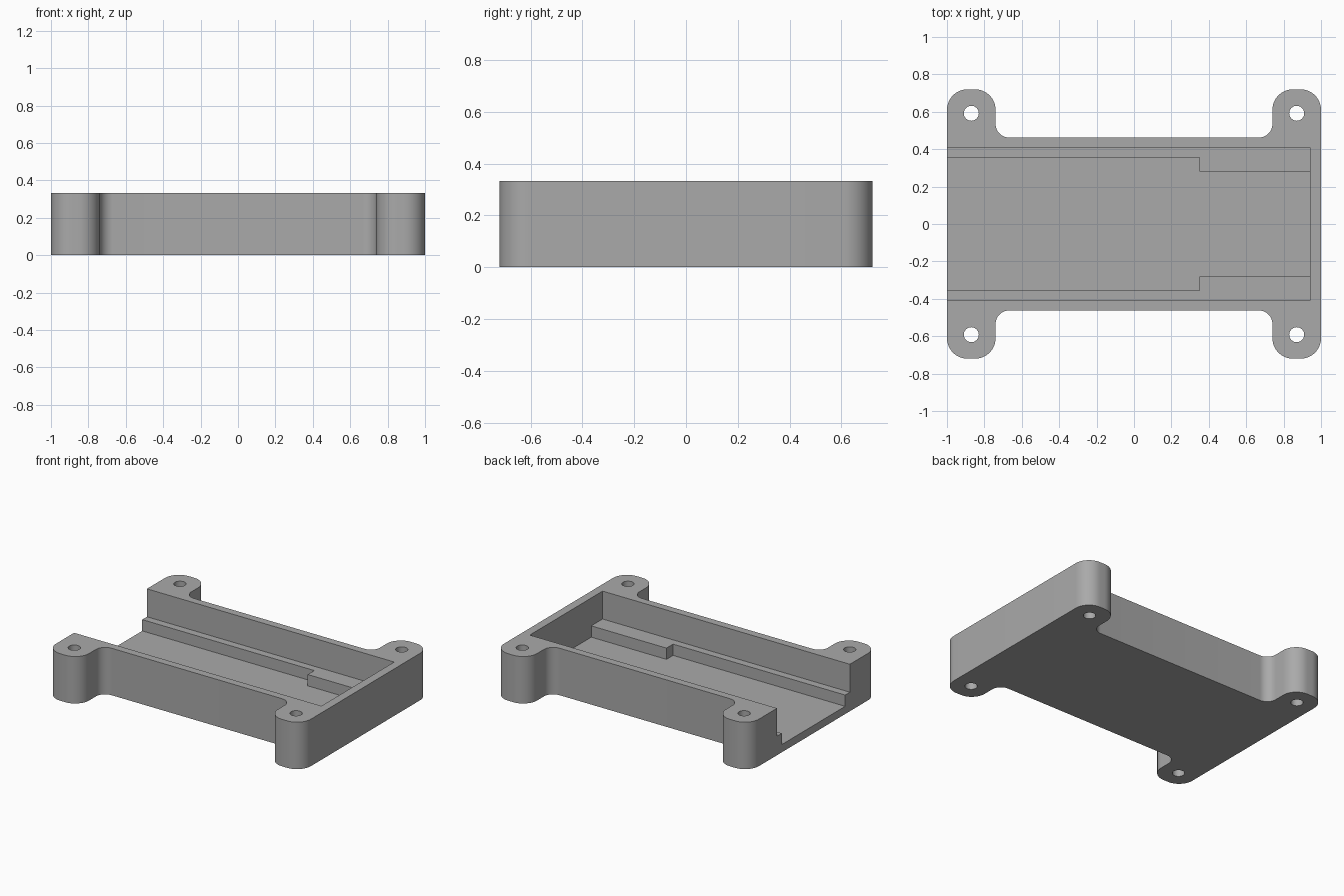
import bpy, bmesh
from math import cos, sin, pi, radians

HEIGHT, FLOOR, LEDGE = 0.333, 0.055, 0.135
BODY_Y, EAR_Y, EAR_X = 0.4625, 0.72, 0.74
OUTER_R, INNER_R = 0.11, 0.072
STEPS = 14

cube = bpy.data.objects.get("Cube")
if cube:
    bpy.data.objects.remove(cube, do_unlink=True)

grey = bpy.data.materials.new("plain grey")
grey.use_nodes = True
colour = (0.4, 0.4, 0.4, 1)
grey.diffuse_color = colour
grey.node_tree.nodes["Principled BSDF"].inputs["Base Color"].default_value = colour


def prism(name, outline, bottom, top):
    """Extrude a closed outline from bottom to top."""
    bm = bmesh.new()
    face = bm.faces.new([bm.verts.new((x, y, bottom)) for x, y in outline])
    walls = bmesh.ops.extrude_face_region(bm, geom=[face])
    verts = [v for v in walls["geom"] if isinstance(v, bmesh.types.BMVert)]
    bmesh.ops.translate(bm, verts=verts, vec=(0, 0, top - bottom))
    bmesh.ops.recalc_face_normals(bm, faces=bm.faces)
    mesh = bpy.data.meshes.new(name)
    bm.to_mesh(mesh)
    bm.free()
    mesh.materials.append(grey)
    obj = bpy.data.objects.new(name, mesh)
    bpy.context.collection.objects.link(obj)
    return obj


def arc(cx, cy, radius, start, end, steps=STEPS):
    angles = [radians(start + (end - start) * i / steps) for i in range(steps + 1)]
    return [(cx + radius * cos(a), cy + radius * sin(a)) for a in angles]


def mirror_y(points):
    return points + [(x, -y) for x, y in reversed(points)]


# Outer outline: one quarter with its rounded ear, mirrored both ways
quarter = (arc(1 - OUTER_R, EAR_Y - OUTER_R, OUTER_R, 0, 90)
           + arc(EAR_X + OUTER_R, EAR_Y - OUTER_R, OUTER_R, 90, 180)
           + arc(EAR_X - INNER_R, BODY_Y + INNER_R, INNER_R, 0, -90))
half = quarter + [(-x, y) for x, y in reversed(quarter)]
tray = prism("mounting_tray", mirror_y(half), 0, HEIGHT)

# Upper pocket and stepped lower channel, both open at one end
cutters = [
    prism("pocket_cutter", mirror_y([(-1.1, 0.408), (0.94, 0.408)]), LEDGE, 0.5),
    prism("channel_cutter",
          mirror_y([(-1.1, 0.355), (0.35, 0.355), (0.35, 0.281), (0.94, 0.281)]),
          FLOOR, 0.4),
]

# Screw holes through the ears
for sx in (-1, 1):
    for sy in (-1, 1):
        circle = arc(sx * 0.87, sy * 0.592, 0.04, 0, 360, 32)[:-1]
        cutters.append(prism("hole_cutter", circle, -0.1, 0.5))

bpy.ops.object.select_all(action="DESELECT")
tray.select_set(True)
bpy.context.view_layer.objects.active = tray
for cutter in cutters:
    cut = tray.modifiers.new(cutter.name, "BOOLEAN")
    cut.operation = "DIFFERENCE"
    cut.solver = "EXACT"
    cut.object = cutter
    bpy.ops.object.modifier_apply(modifier=cut.name)
    bpy.data.objects.remove(cutter, do_unlink=True)

bpy.ops.object.shade_smooth_by_angle(angle=radians(30))
